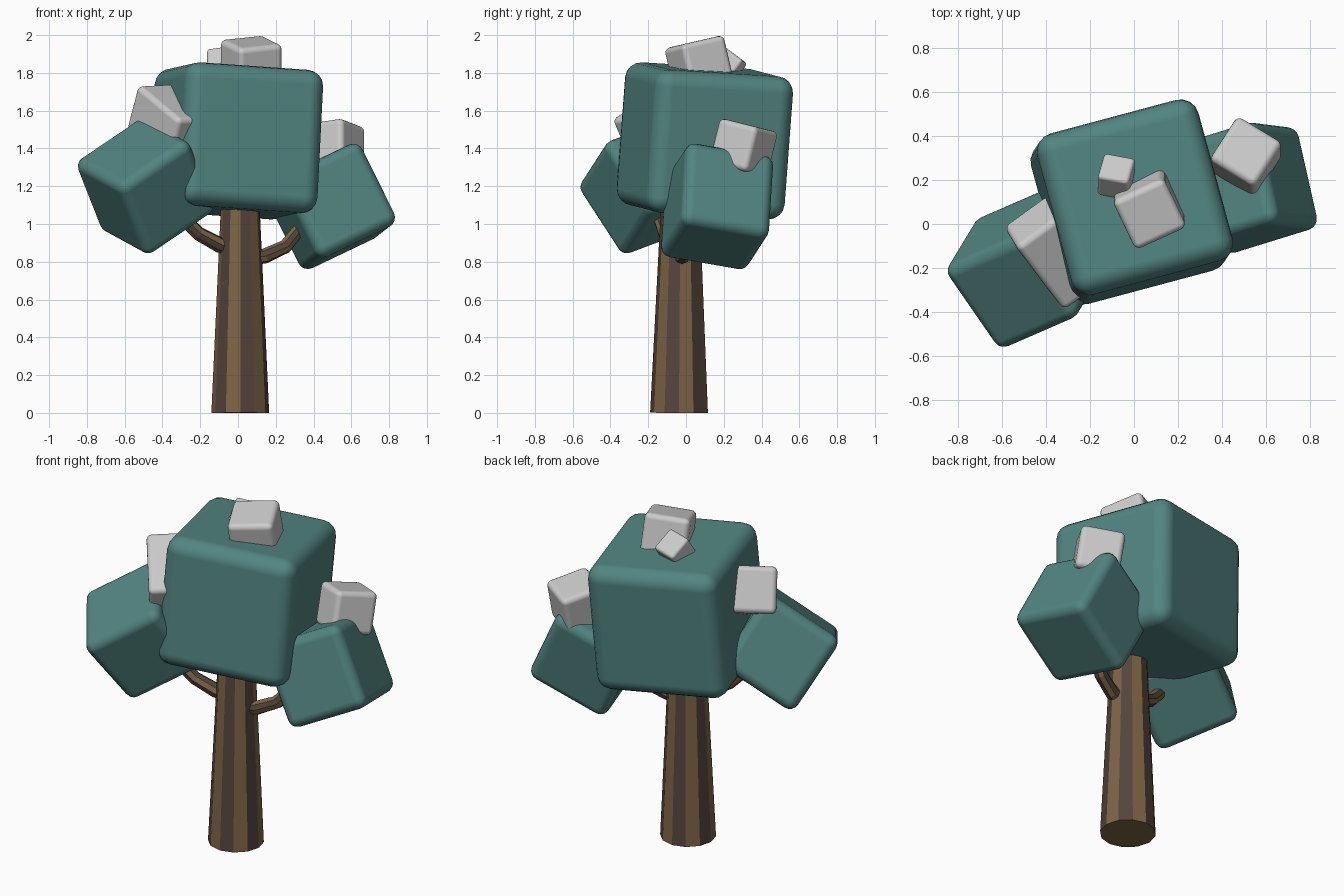
import bpy, bmesh
from math import cos, sin, pi, radians
from mathutils import Vector, Matrix

if "Cube" in bpy.data.objects:
    bpy.data.objects.remove(bpy.data.objects["Cube"])


def material(name, rgb):
    m = bpy.data.materials.new(name)
    m.diffuse_color = (*rgb, 1)
    m.use_nodes = True
    m.node_tree.nodes["Principled BSDF"].inputs["Base Color"].default_value = m.diffuse_color
    return m


LEAF = material("leaf_teal", (0.085, 0.235, 0.22))
BARK = [material("bark_light", (0.21, 0.13, 0.06)),
        material("bark_dark", (0.09, 0.058, 0.046))]


def make_object(name, bm, mats=()):
    bmesh.ops.recalc_face_normals(bm, faces=bm.faces)
    me = bpy.data.meshes.new(name)
    bm.to_mesh(me)
    bm.free()
    for m in mats:
        me.materials.append(m)
    ob = bpy.data.objects.new(name, me)
    bpy.context.collection.objects.link(ob)
    return ob


def rounded_box(name, center, size, x_dir, z_dir, radius, mats=()):
    """Soft-edged box aligned to the given local x and z directions."""
    z = Vector(z_dir).normalized()
    x = Vector(x_dir)
    x = (x - z * x.dot(z)).normalized()
    y = z.cross(x)
    bm = bmesh.new()
    bmesh.ops.create_cube(bm, size=1)
    bmesh.ops.scale(bm, vec=size, verts=bm.verts)
    ob = make_object(name, bm, mats)
    ob.matrix_world = (Matrix.Translation(center)
                       @ Matrix((x, y, z)).transposed().to_4x4())
    bev = ob.modifiers.new("round", 'BEVEL')
    bev.width, bev.segments, bev.harden_normals = radius, 4, True
    for p in ob.data.polygons:
        p.use_smooth = True
    return ob


def spun(turn, tilt):
    """x and z directions for a box turned about z, then tilted about x."""
    m = Matrix.Rotation(radians(tilt), 3, 'X') @ Matrix.Rotation(radians(turn), 3, 'Z')
    return m.col[0], m.col[2]


def striped_tube(name, points, radii, sides):
    """Faceted limb with alternating bark stripes."""
    pts = [Vector(p) for p in points]
    bm = bmesh.new()
    rings = []
    for i, (p, r) in enumerate(zip(pts, radii)):
        d = pts[min(i + 1, len(pts) - 1)] - pts[max(i - 1, 0)]
        q = d.to_track_quat('Z', 'Y')
        rings.append([bm.verts.new(p + q @ Vector((r * cos(2 * pi * k / sides),
                                                   r * sin(2 * pi * k / sides), 0)))
                      for k in range(sides)])
    for a, b in zip(rings, rings[1:]):
        for k in range(sides):
            n = (k + 1) % sides
            bm.faces.new((a[k], a[n], b[n], b[k])).material_index = k % 2
    bm.faces.new(rings[0])
    bm.faces.new(rings[-1])
    return make_object(name, bm, BARK)


# Trunk and branches
striped_tube("trunk", [(0.012, -0.037, 0), (0.012, -0.03, 1.15)], [0.153, 0.1], 12)
striped_tube("left_branch", [(-0.02, -0.04, 0.87), (-0.1, -0.07, 0.89),
                             (-0.21, -0.11, 0.95), (-0.35, -0.16, 1.09)],
             [0.042, 0.042, 0.038, 0.034], 8)
striped_tube("right_branch", [(0.05, -0.03, 0.82), (0.14, -0.02, 0.83),
                              (0.25, 0.02, 0.88), (0.38, 0.09, 1.04)],
             [0.04, 0.04, 0.038, 0.034], 8)

# Foliage blocks
rounded_box("main_foliage", (-0.01, 0.1, 1.44), (0.76, 0.76, 0.76),
            (cos(radians(15)), sin(radians(15)), -0.06), (0.05, 0.075, 1), 0.085, [LEAF])
rounded_box("left_foliage", (-0.49, -0.2, 1.2), (0.48, 0.48, 0.48),
            (-0.25, 0.336, 0.12), (0.34, 0.148, 0.23), 0.055, [LEAF])
rounded_box("right_foliage", (0.49, 0.165, 1.093), (0.485, 0.485, 0.485),
            (0.2, -0.09, -0.36), (-0.09, 0.4, -0.07), 0.055, [LEAF])

# Grey blocks resting on the foliage
rounded_box("top_large_block", (0.07, 0.07, 1.84), (0.256, 0.256, 0.256),
            *spun(25, 13), 0.03)
rounded_box("top_small_block", (-0.08, 0.215, 1.84), (0.145, 0.145, 0.145),
            *spun(-13, -37), 0.018)
rounded_box("right_block", (0.51, 0.305, 1.405), (0.245, 0.245, 0.245),
            *spun(-32, -14), 0.03)
rounded_box("left_block", (-0.355, -0.13, 1.535), (0.41, 0.25, 0.26),
            (0.22, -0.29, -0.19), (-0.06, 0.1, -0.23), 0.03)
